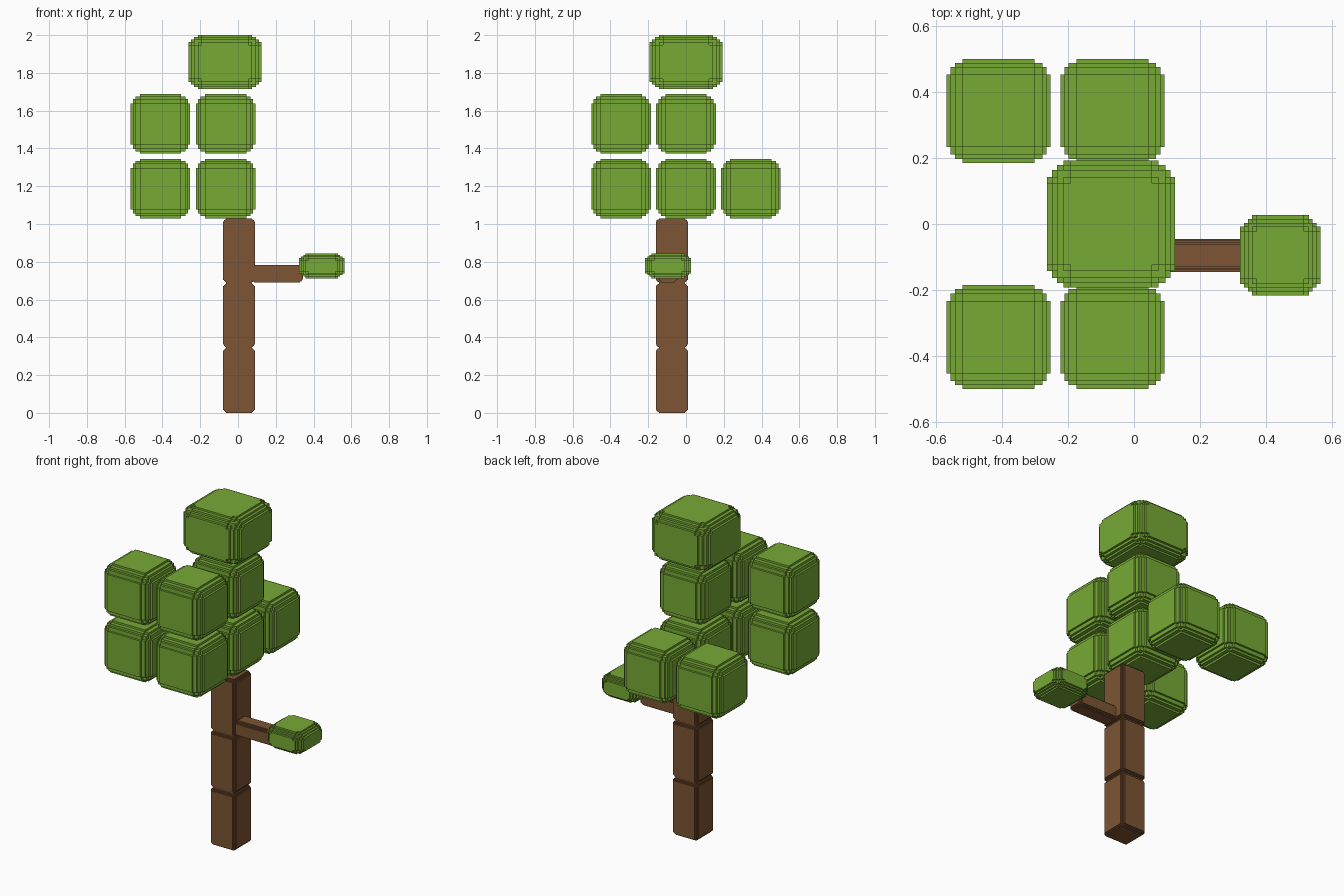
import bpy
import bmesh
from itertools import product

if "Cube" in bpy.data.objects:
    bpy.data.objects.remove(bpy.data.objects["Cube"], do_unlink=True)


def make_material(name, rgb):
    mat = bpy.data.materials.new(name)
    mat.use_nodes = True
    color = (*rgb, 1)
    mat.diffuse_color = color
    mat.node_tree.nodes["Principled BSDF"].inputs["Base Color"].default_value = color
    return mat


leaf_green = make_material("leaf green", (0.185, 0.40, 0.036))
bark_brown = make_material("bark brown", (0.205, 0.091, 0.034))

# How far each shell of steps counts towards the rounded corner
WEIGHTS = (5, 4, 2, 1, 0, 1, 2, 4, 5)
LIMIT = 6


def stepped_block(name, low, high, steps, mat, z_scale=1):
    """Box whose edges and corners are rounded in small square steps."""
    axes = []
    for axis in range(3):
        inset = [s * (z_scale if axis == 2 else 1) for s in steps]
        axes.append([low[axis] + s for s in inset]
                    + [high[axis] - s for s in reversed(inset)])
    count = len(WEIGHTS)
    filled = {c for c in product(range(count), repeat=3)
              if sum(WEIGHTS[i] for i in c) <= LIMIT}
    bm = bmesh.new()
    corners = {}

    def vertex(key):
        point = tuple(round(axes[a][key[a]], 5) for a in range(3))
        if point not in corners:
            corners[point] = bm.verts.new(point)
        return corners[point]

    # Keep only the outer faces of the filled cells
    for cell in filled:
        for axis, side in product(range(3), (0, 1)):
            neighbour = list(cell)
            neighbour[axis] += 2 * side - 1
            if tuple(neighbour) in filled:
                continue
            u, v = (axis + 1) % 3, (axis + 2) % 3
            ring = []
            for du, dv in ((0, 0), (1, 0), (1, 1), (0, 1)):
                key = list(cell)
                key[axis] += side
                key[u] += du
                key[v] += dv
                ring.append(vertex(key))
            if len(set(ring)) == 4:
                bm.faces.new(ring if side else ring[::-1])
    # Merge coplanar strips into large flat faces
    bmesh.ops.dissolve_limit(bm, angle_limit=0.01, verts=bm.verts[:], edges=bm.edges[:])
    mesh = bpy.data.meshes.new(name)
    bm.to_mesh(mesh)
    bm.free()
    mesh.materials.append(mat)
    obj = bpy.data.objects.new(name, mesh)
    bpy.context.collection.objects.link(obj)
    return obj


# Step insets; a repeated value leaves that shell empty
LEAF_STEPS = (0, 0.012, 0.025, 0.048, 0.048)
CROWN_STEPS = (0, 0.014, 0.030, 0.050, 0.070)
TWIG_LEAF_STEPS = (0, 0.012, 0.024, 0.035, 0.050)
BARK_STEPS = (0, 0.005, 0.010, 0.016, 0.016)

# Trunk of three stacked blocks
for i, (z0, z1) in enumerate(((0, 0.345), (0.345, 0.688), (0.688, 1.03))):
    stepped_block(f"trunk_{i + 1}", (-0.08, -0.16, z0), (0.09, 0.01, z1),
                  BARK_STEPS, bark_brown)

# Side branch with its flat leaf block
stepped_block("branch", (0.07, -0.145, 0.69), (0.345, -0.045, 0.782),
              BARK_STEPS, bark_brown)
stepped_block("branch_leaves", (0.322, -0.217, 0.712), (0.565, 0.027, 0.845),
              TWIG_LEAF_STEPS, leaf_green, z_scale=0.75)

# Leaf cubes: (column, row) cells in each layer
SIZE, PITCH = 0.315, 0.345
layers = {
    "lower": (1.03, [(0, 0), (0, -1), (-1, -1), (0, 1), (-1, 1)]),
    "upper": (1.372, [(0, 0), (0, -1), (-1, -1)]),
}
for layer, (z, cells) in layers.items():
    for n, (col, row) in enumerate(cells):
        x = -0.223 + col * PITCH
        y = -SIZE / 2 + row * (PITCH - 0.002)
        stepped_block(f"{layer}_leaves_{n + 1}", (x, y, z),
                      (x + SIZE, y + SIZE, z + SIZE), LEAF_STEPS, leaf_green)

# Crown block
stepped_block("crown_leaves", (-0.263, -0.193, 1.715), (0.125, 0.193, 2.0),
              CROWN_STEPS, leaf_green, z_scale=0.75)
